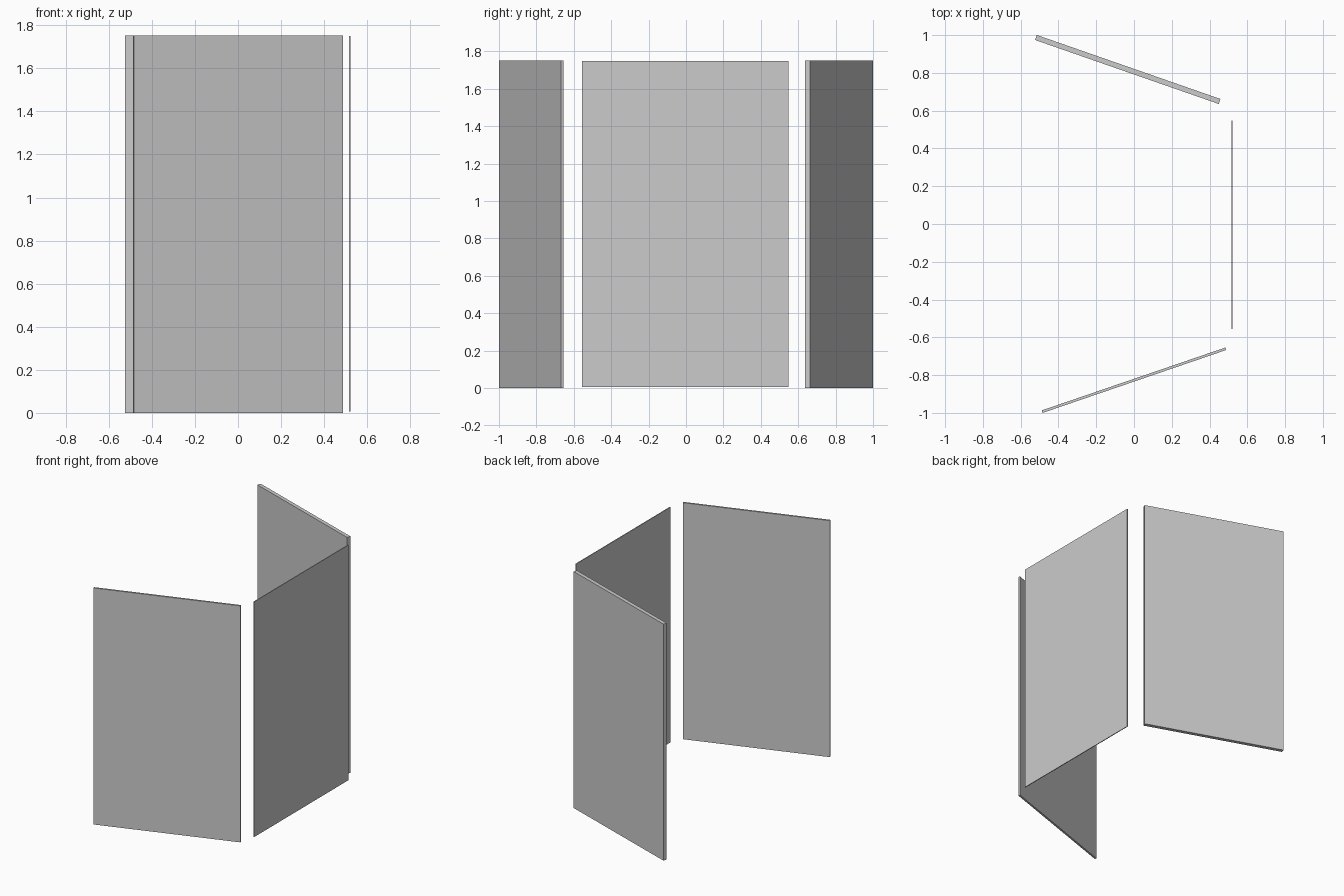
import bpy
from math import radians

if "Cube" in bpy.data.objects:
    bpy.data.objects.remove(bpy.data.objects["Cube"])


def panel(name, center, length, thickness, z0, z1, angle):
    """Upright flat board, turned about the vertical axis."""
    bpy.ops.mesh.primitive_cube_add(size=1)
    ob = bpy.context.object
    ob.name = name
    ob.scale = (length, thickness, z1 - z0)
    ob.location = (center[0], center[1], (z0 + z1) / 2)
    ob.rotation_euler.z = radians(angle)
    return ob


# Two splayed wings and the thin middle board
panel("front_wing_panel", (0.0, -0.827), 1.028, 0.014, 0.0, 1.752, 18.9)
panel("back_wing_panel", (-0.033, 0.818), 1.03, 0.028, 0.0, 1.752, -19.2)
panel("middle_panel", (0.519, -0.004), 1.105, 0.006, 0.006, 1.749, 90)
